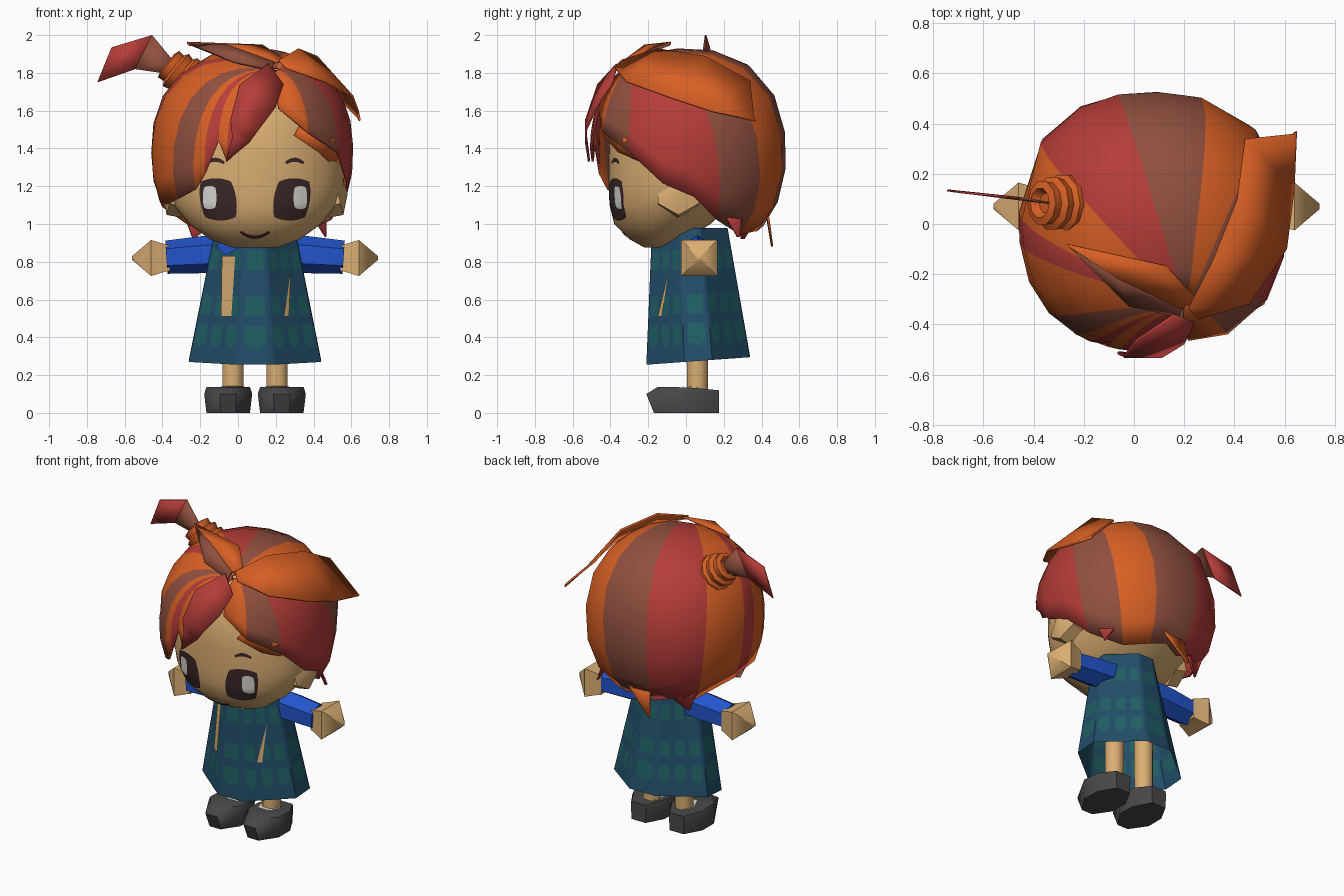
import bpy, bmesh, math
from mathutils import Vector

if "Cube" in bpy.data.objects:
    bpy.data.objects.remove(bpy.data.objects["Cube"])

CX = 0.09  # body centre line
COLOURS = {
    "skin": (.70, .42, .17), "orange_hair": (.68, .115, .018), "red_hair": (.46, .046, .04),
    "brown_hair": (.28, .08, .05), "blue_cloth": (.016, .09, .60), "dark_teal": (.016, .075, .14),
    "light_teal": (.014, .115, .125), "shoe_grey": (.065, .065, .065),
    "dark_brown": (.045, .02, .022), "white": (.72, .70, .66)}
M = {}
for n, c in COLOURS.items():
    M[n] = bpy.data.materials.new(n)
    M[n].diffuse_color = (*c, 1)
HAIR = {"O": "orange_hair", "R": "red_hair", "B": "brown_hair"}


def make(name, verts, faces, mats, index=None, solid=0):
    me = bpy.data.meshes.new(name)
    me.from_pydata([tuple(v) for v in verts], [], faces)
    for m in mats:
        me.materials.append(M[m])
    if index:
        me.polygons.foreach_set("material_index", index)
    bm = bmesh.new()
    bm.from_mesh(me)
    bmesh.ops.recalc_face_normals(bm, faces=bm.faces)
    bm.to_mesh(me)
    bm.free()
    ob = bpy.data.objects.new(name, me)
    bpy.context.collection.objects.link(ob)
    if solid:
        mod = ob.modifiers.new("thickness", "SOLIDIFY")
        mod.thickness, mod.offset = solid, -1
    return ob


def loft(name, rings, mats, closed=True, caps=True, rule=None, solid=0):
    """Skin a list of equal-length rings."""
    n = len(rings[0])
    verts = [v for r in rings for v in r]
    faces, index = [], []
    for j in range(len(rings) - 1):
        for i in range(n if closed else n - 1):
            k = (i + 1) % n
            faces.append((j*n+i, j*n+k, (j+1)*n+k, (j+1)*n+i))
            index.append(rule(i, j) if rule else 0)
    if closed and caps:
        faces += [tuple(range(n)), tuple(range((len(rings)-1)*n, len(rings)*n))]
        index += [0, 0]
    return make(name, verts, faces, mats, index, solid)


def tube(name, start, axis, profile, mat, sides=8):
    """Turned shape: profile is (distance along axis, radius)."""
    q = Vector(axis).to_track_quat('Z', 'Y')
    rings = []
    for d, r in profile:
        rings.append([Vector(start) + q @ Vector((
            r*math.cos((i+.5)*math.tau/sides), r*math.sin((i+.5)*math.tau/sides), d))
            for i in range(sides)])
    return loft(name, rings, [mat])


def on_egg(d, centre, radii, n):
    """Push a direction out to a rounded-box egg."""
    s = sum(abs(d[i]/radii[i])**n for i in range(3))**(-1/n)
    return Vector(centre) + Vector(d)*s


# ---- head: height, half width, front y, back y ----
HEAD = [(.875, .12, -.22, -.10), (.92, .24, -.30, .0), (1.0, .35, -.38, .13),
        (1.1, .43, -.405, .23), (1.2, .47, -.41, .32), (1.35, .48, -.41, .38),
        (1.55, .46, -.40, .40), (1.75, .34, -.28, .30), (1.84, .1, -.1, .1)]
loft("head", [[(CX + a*math.cos(t), (f+b)/2 + (b-f)/2*math.sin(t), z)
               for t in (i*math.tau/48 for i in range(48))] for z, a, f, b in HEAD], ["skin"])


def face_y(x, z):
    for p, q in zip(HEAD, HEAD[1:]):
        if p[0] <= z <= q[0]:
            t = (z - p[0])/(q[0] - p[0])
            a, f, b = (p[i] + (q[i]-p[i])*t for i in (1, 2, 3))
            return (f+b)/2 - (b-f)/2*math.sqrt(max(0, 1 - ((x-CX)/a)**2))


def face_plate(name, x, z, w, h, mat, lift=.006, bend=0, roundness=.3, flare=0):
    """Thin patch lying on the front of the face."""
    n, rings = 10, []
    for j in range(n+1):
        row = []
        for i in range(n+1):
            u, v = 2*i/n - 1, 2*j/n - 1
            px = x + w*u*math.sqrt(1 - roundness*v*v) - flare*v
            pz = z + h*v*math.sqrt(1 - roundness*u*u) + bend*u*u
            row.append((px, face_y(px, pz) - lift, pz))
        rings.append(row)
    loft(name, rings, [mat], closed=False)


for s, side in ((-1, "left"), (1, "right")):
    face_plate(side + "_eye", CX + s*.195, 1.13, .096, .112, "dark_brown", flare=-s*.012)
    face_plate(side + "_eye_shine", CX + s*.24, 1.14, .036, .062, "white", .010)
    face_plate(side + "_brow", CX + s*.21, 1.34, .05, .011, "dark_brown", bend=-.014)
    # ear
    tube(side + "_ear", (CX + s*.36, -.04, 1.15), (s, 0, .25),
         [(0, .12), (.08, .125), (.13, .02)], "skin", 6)
face_plate("smile", CX, .93, .08, .009, "dark_brown", bend=.025, roundness=.2)

# ---- hair cap: strands run from the parting over the skull to the hem ----
CC, CR, CN = Vector((.075, .01, 1.38)), (.535, .52, .55), 2.3
HEM = [(.16, -.48, 1.60), (.02, -.5, 1.40), (-.06, -.5, 1.33), (-.10, -.48, 1.44),
       (-.17, -.45, 1.27), (-.23, -.42, 1.18), (-.34, -.33, 1.12), (-.40, -.2, 1.09),
       (-.43, -.05, 1.12), (-.42, .06, 1.08), (-.27, .28, .98), (-.14, .36, 1.02),
       (-.03, .38, .95), (.08, .4, 1.0), (.19, .38, .96), (.34, .30, .92),
       (.46, .15, 1.05), (.52, .04, 1.17), (.57, -.12, 1.22), (.5, -.28, 1.38),
       (.36, -.42, 1.48), (.22, -.48, 1.62)]
STRIPES = "RRORO" "BOORO" "RRBBO" "BRRRB" "O"
part = (Vector((.21, -.34, 1.83)) - CC).normalized()
ROWS, rings = 9, []
for j in range(ROWS + 1):
    t = .02 + .98*j/ROWS
    ring = []
    for h in HEM:
        end = (Vector(h) - CC).normalized()
        flat = Vector((end.x, end.y, 0)).normalized()
        mid = flat*.75 + Vector((0, 0, .8))
        d = part*(1-t)**2 + mid*2*t*(1-t) + end*t*t
        ring.append(on_egg(d, CC, CR, CN))
    rings.append(ring)
loft("hair_cap", rings, list(HAIR.values()), closed=False, solid=.012,
     rule=lambda i, j: "ORB".index(STRIPES[i]))


def lock(name, pairs, colour, solid=.012):
    """Tapering strip of hair between pairs of edge points."""
    loft(name, [list(p) for p in pairs], [HAIR[colour]], closed=False, solid=solid)


lock("side_sweep", [((.22, -.34, 1.87), (.26, -.38, 1.83)),
                    ((.32, -.15, 1.93), (.46, -.32, 1.76)),
                    ((.42, .10, 1.89), (.61, -.10, 1.68)),
                    ((.45, .34, 1.76), (.64, .14, 1.60)),
                    ((.64, .36, 1.57), (.65, .37, 1.55))], "O")
lock("top_tuft_back", [((-.27, -.08, 1.965), (-.26, -.09, 1.955)),
                       ((.13, -.17, 1.95), (-.06, -.22, 1.95)),
                       ((.25, -.30, 1.87), (.19, -.34, 1.86))], "O")
lock("top_tuft_front", [((-.26, -.09, 1.955), (-.25, -.10, 1.95)),
                        ((-.06, -.22, 1.95), (-.02, -.33, 1.86)),
                        ((.19, -.34, 1.86), (.18, -.37, 1.82))], "B")
lock("fringe_sweep", [((.16, -.37, 1.85), (.24, -.40, 1.74)),
                      ((.01, -.47, 1.74), (.20, -.48, 1.62)),
                      ((-.04, -.535, 1.55), (.11, -.535, 1.50)),
                      ((-.03, -.535, 1.46), (.06, -.535, 1.43)),
                      ((-.065, -.52, 1.33), (-.05, -.52, 1.34))], "R")
lock("temple_lock", [((.30, -.44, 1.47), (.33, -.41, 1.52)),
                     ((.43, -.36, 1.38), (.52, -.32, 1.45)),
                     ((.555, -.08, 1.26), (.57, -.06, 1.27))], "O")
lock("right_nape_spike", [((.34, .30, 1.12), (.46, .16, 1.12)),
                          ((.46, .28, .93), (.46, .27, .93))], "R")
lock("back_nape_spike", [((.18, .42, 1.10), (-.03, .42, 1.06)),
                         ((-.04, .45, .88), (-.05, .45, .88))], "O")
lock("left_nape_spike", [((-.05, .41, 1.08), (-.30, .30, 1.08)),
                         ((-.235, .31, .92), (-.24, .30, .92))], "R")

# ---- stepped bun with a flat tail of hair ----
tube("bun", (-.235, .08, 1.74), (-.75, .02, .6),
     [(0, .115), (.07, .12), (.085, .10), (.12, .11), (.135, .085), (.17, .09),
      (.18, .06), (.15, .04)], "orange_hair", 10)
lock("bun_tail_root", [((-.34, .08, 1.86), (-.34, .08, 1.79)),
                       ((-.455, .10, 2.0), (-.545, .105, 1.82))], "B", .008)
lock("bun_tail_tip", [((-.455, .10, 2.0), (-.545, .105, 1.82)),
                      ((-.67, .12, 1.935), (-.745, .13, 1.75))], "R", .008)

# ---- dress: flared diamond with clipped corners and rows of lighter patches ----
NR, K, rings = 42, .27, []


def dress_size(z):
    t = (z - .275)/.705
    return .35 - .14*t, .275 - .075*t, .065 - .045*t  # half width, half depth, centre y


for j in range(NR + 1):
    z = .275 + .705*j/NR
    a, b, cy = dress_size(z)
    c = [(-K*a, -b), (K*a, -b), (a, -K*b), (a, K*b), (K*a, b), (-K*a, b), (-a, K*b), (-a, -K*b)]
    ring = []
    for e in range(8):
        p, q = c[e], c[(e+1) % 8]
        n = 18 if e % 2 else 6
        for i in range(n):
            f = i/n
            y = p[1] + (q[1]-p[1])*f
            ring.append((CX + p[0]+(q[0]-p[0])*f, cy + y, z + .02*y/b*(1 - j/NR)))
    rings.append(ring)


def patch(i, j):
    z, u = .275 + .705*(j+.5)/NR, (i % 6 - 2.5)/2.4
    return int(any(u**4 + ((z-zc)/.056)**4 < .9 for zc in (.42, .58, .81)))


loft("dress", rings, ["dark_teal", "light_teal"], caps=False, rule=patch)


# ---- openings and collar on the dress front ----
def front_plate(name, pts, mat):
    verts = []
    for x, z in pts:
        a, b, cy = dress_size(z)
        slope = max(0, abs(x - CX) - K*a)/(a*(1-K))*b*(1-K)
        verts.append((x, cy - b + slope - .009, z))
    make(name, verts, [tuple(range(len(pts)))], [mat])


front_plate("left_opening", [(-.09, .51), (-.035, .51), (-.015, .83), (-.085, .83)], "skin")
front_plate("right_opening", [(.245, .51), (.27, .51), (.28, .76)], "skin")
front_plate("collar", [(-.11, .88), (-.07, .835), (0, .87), (.0, .91), (-.10, .91)], "blue_cloth")

# ---- arms, legs and shoes ----
for s, side in ((-1, "left"), (1, "right")):
    tube(side + "_sleeve", (CX + s*.10, .06, .85), (s, 0, -.07),
         [(0, .095), (.18, .098), (.37, .088)], "blue_cloth", 6)
    tube(side + "_hand", (CX + s*.45, .07, .82), (s, 0, 0),
         [(0, .095), (.02, .10), (.10, .135), (.20, .015)], "skin", 4)
    lx = CX + s*.117
    tube(side + "_leg", (lx, .06, .08), (0, 0, 1), [(0, .06), (.55, .062)], "skin")
    sx, rings = CX + s*.142, []
    for z, w, tilt in ((0, .115, 0), (.10, .127, 0), (.125, .115, 1)):
        toe = -.17 - .04*(z > 0) + .06*tilt
        plan = [(-.35, toe), (.35, toe), (1, -.06), (1, .06), (.45, .175), (-.45, .175),
                (-1, .06), (-1, -.06)]
        rings.append([(sx + u*w, y, z + tilt*(.012 - .10*max(0, y))) for u, y in plan])
    loft(side + "_shoe", rings, ["shoe_grey"])
    make(side + "_sock", [(lx + u, y, .142 - .1*max(0, y)) for u, y in
                          ((-.04, -.03), (.04, -.03), (.07, .05), (.04, .11), (-.04, .11), (-.07, .05))],
         [tuple(range(6))], ["white"])

# ---- smooth shading with crisp edges ----
bpy.ops.object.select_all(action='SELECT')
bpy.context.view_layer.objects.active = bpy.data.objects["head"]
bpy.ops.object.shade_smooth_by_angle(angle=math.radians(50))

for m in bpy.data.materials:
    if m.users and not m.is_grease_pencil:
        m.use_nodes = True
        m.node_tree.nodes["Principled BSDF"].inputs["Base Color"].default_value = m.diffuse_color
